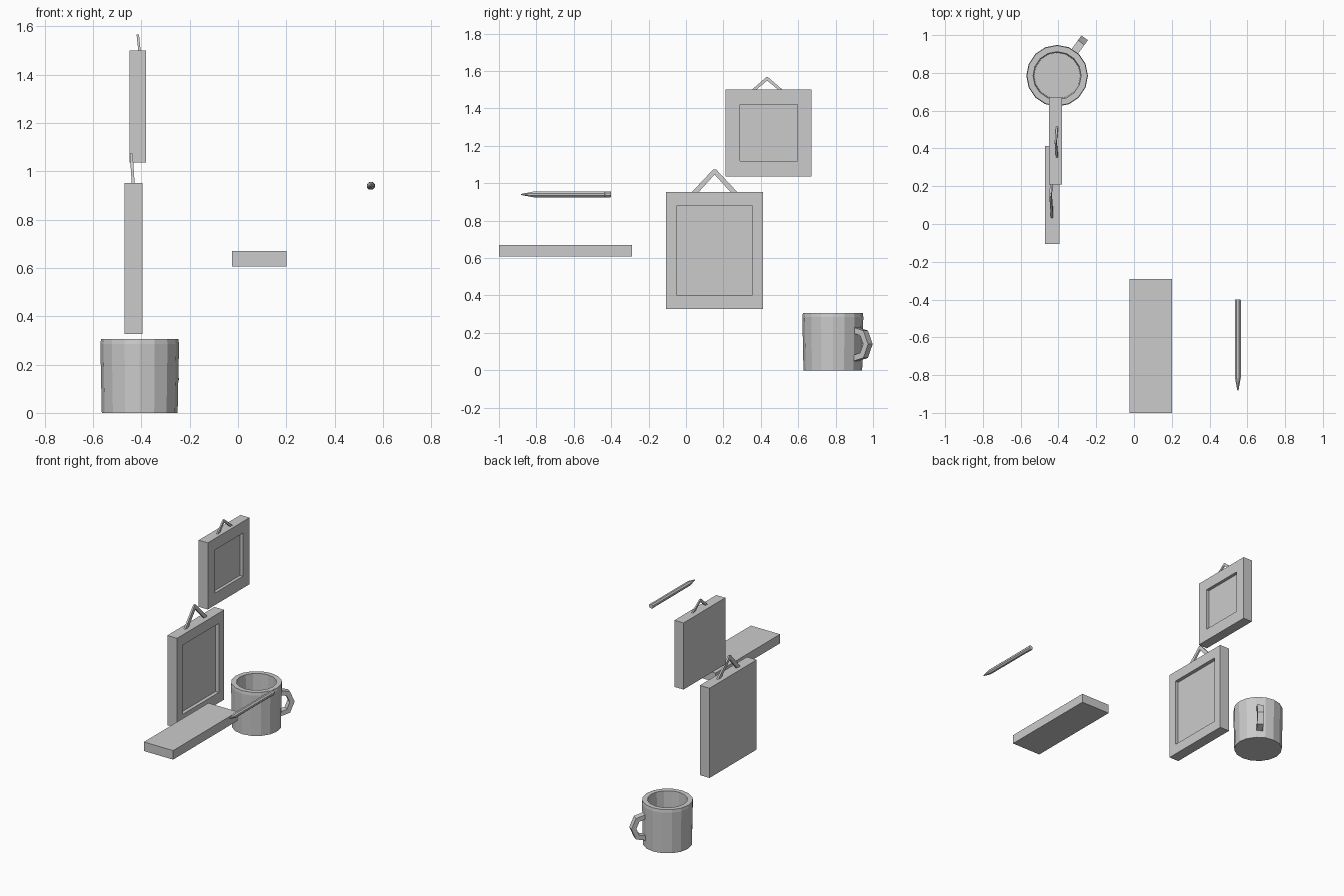
import bpy, bmesh
from math import sin, cos, pi, radians

if "Cube" in bpy.data.objects:
    bpy.data.objects.remove(bpy.data.objects["Cube"])


def loft(name, rings, closed=True):
    """Bridge equal-sized point rings and cap both ends."""
    bm = bmesh.new()
    rows = [[bm.verts.new(p) for p in r] for r in rings]
    n = len(rows[0])
    for a, b in zip(rows, rows[1:]):
        for i in range(n):
            j = (i + 1) % n
            bm.faces.new((a[i], a[j], b[j], b[i]))
    bm.faces.new(rows[0][::-1])
    bm.faces.new(rows[-1])
    bmesh.ops.recalc_face_normals(bm, faces=bm.faces)
    me = bpy.data.meshes.new(name)
    bm.to_mesh(me)
    bm.free()
    ob = bpy.data.objects.new(name, me)
    bpy.context.collection.objects.link(ob)
    return ob


def rect(x, y0, y1, z0, z1):
    return [(x, y0, z0), (x, y1, z0), (x, y1, z1), (x, y0, z1)]


def picture(name, x0, x1, outer, inner, depth):
    """Frame facing +x with a recessed picture panel."""
    loft(name, [rect(x0, *outer), rect(x1, *outer),
                rect(x1, *inner), rect(x1 - depth, *inner)])


def hanger(name, x, yc, z, half, rise, t, w, lean):
    """Bent strap leaning slightly back, flat at the apex."""
    flat = t * 0.3
    outer = [(-half, 0), (-flat, rise), (flat, rise), (half, 0)]
    inner = [(-half + t * 1.45, 0), (-flat * .3, rise - t * 1.2),
             (flat * .3, rise - t * 1.2), (half - t * 1.45, 0)]
    rings = []
    for o, i in zip(outer, inner):
        rings.append([(x + s * w / 2 - lean * p[1] / rise, yc + p[0], z + p[1])
                      for p, s in ((o, -1), (o, 1), (i, 1), (i, -1))])
    loft(name, rings)


# pictures on the wall
picture("large_picture_frame", -0.47, -0.395, (-0.107, 0.412, 0.327, 0.952),
        (-0.048, 0.353, 0.399, 0.88), 0.025)
hanger("large_frame_hanger", -0.434, 0.153, 0.95, 0.124, 0.124, 0.025, 0.012, 0.008)
picture("small_picture_frame", -0.45, -0.38, (0.21, 0.67, 1.036, 1.5),
        (0.289, 0.597, 1.12, 1.42), 0.022)
hanger("small_frame_hanger", -0.408, 0.434, 1.498, 0.084, 0.069, 0.016, 0.01, 0.007)

# shelf board
loft("shelf", [rect(x, -1, -0.29, 0.607, 0.67) for x in (-0.025, 0.2)])

# pencil along y: point, body, eraser band
def pencil_ring(y, r):
    return [(0.55 + r * cos((i + .5) * pi / 4), y, 0.94 + r * sin((i + .5) * pi / 4))
            for i in range(8)]

loft("pencil", [pencil_ring(y, r) for y, r in (
    (-0.882, 0.003), (-0.815, 0.0165), (-0.435, 0.0165), (-0.434, 0.0175),
    (-0.405, 0.0175), (-0.4, 0.015))])

# mug: lathe profile of outside, rim, inside and floor
MX, MY, SIDES = -0.407, 0.785, 16

def mug_ring(r, z):
    return [(MX + r * cos(2 * pi * i / SIDES), MY + r * sin(2 * pi * i / SIDES), z)
            for i in range(SIDES)]

loft("mug_body", [mug_ring(r, z) for r, z in (
    (0.157, 0), (0.163, 0.285), (0.16, 0.305), (0.127, 0.305), (0.122, 0.03))])

# mug handle: outer and inner outline points as (radius, height)
A, W = radians(54), 0.021
outer = [(0.145, 0.232), (0.217, 0.212), (0.248, 0.14), (0.217, 0.066), (0.145, 0.048)]
inner = [(0.145, 0.2), (0.195, 0.186), (0.215, 0.14), (0.195, 0.092), (0.145, 0.08)]

def handle_pt(p, s):
    return (MX + p[0] * cos(A) - s * W * sin(A), MY + p[0] * sin(A) + s * W * cos(A), p[1])

loft("mug_handle", [[handle_pt(o, -1), handle_pt(o, 1), handle_pt(i, 1), handle_pt(i, -1)]
                    for o, i in zip(outer, inner)])
